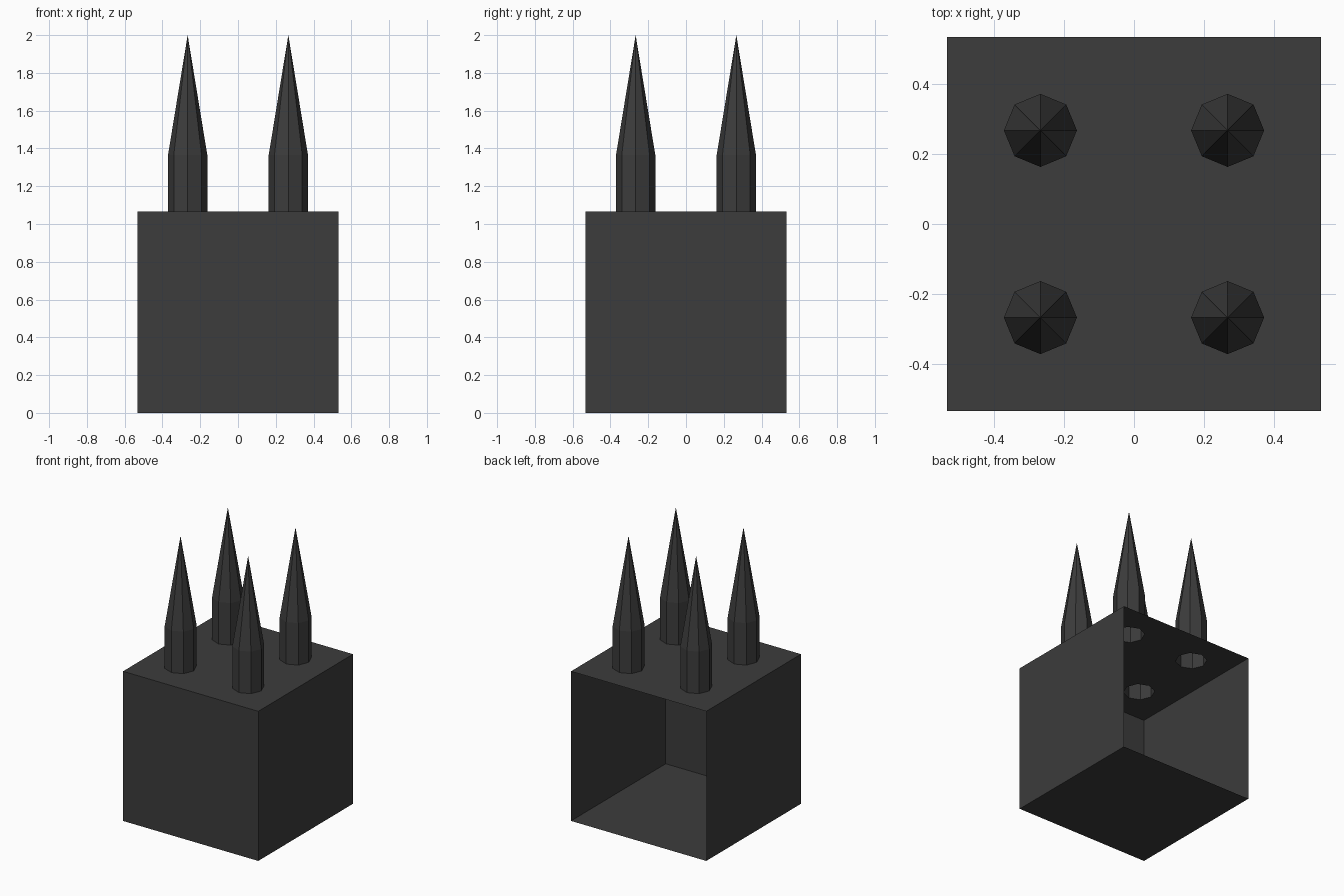
import bpy, bmesh
from math import cos, sin, pi

if "Cube" in bpy.data.objects:
    bpy.data.objects.remove(bpy.data.objects["Cube"])

H = 0.533          # half width of the box
TOP = 2 * H        # box height
C = H / 2          # spike offset from the centre
R = 0.104          # spike radius
SHOULDER, TIP = 1.365, 2.0

dark = bpy.data.materials.new("dark_grey")
dark.diffuse_color = (0.045, 0.045, 0.045, 1)
dark.use_nodes = True
dark.node_tree.nodes["Principled BSDF"].inputs["Base Color"].default_value = dark.diffuse_color


def finish(name, bm):
    bmesh.ops.remove_doubles(bm, verts=bm.verts, dist=1e-4)
    me = bpy.data.meshes.new(name)
    bm.to_mesh(me)
    bm.free()
    me.materials.append(dark)
    ob = bpy.data.objects.new(name, me)
    bpy.context.collection.objects.link(ob)
    return ob


def ring(bm, cx, cy, r, z, square=False):
    pts = []
    for i in range(8):
        x, y = cos(i * pi / 4), sin(i * pi / 4)
        s = r / max(abs(x), abs(y)) if square else r
        pts.append(bm.verts.new((cx + x * s, cy + y * s, z)))
    return pts


def bridge(bm, a, b):
    for i in range(8):
        j = (i + 1) % 8
        bm.faces.new((a[i], a[j], b[j], b[i]))


# Thin-walled box, open at the back; its top is made separately
bm = bmesh.new()
bmesh.ops.create_cube(bm, size=TOP)
bmesh.ops.translate(bm, verts=bm.verts, vec=(0, 0, H))
bm.normal_update()
opened = [f for f in bm.faces if f.normal.y > 0.9 or f.normal.z > 0.9]
bmesh.ops.delete(bm, geom=opened, context='FACES_ONLY')
finish("box_walls", bm)

centres = [(x, y) for x in (-C, C) for y in (-C, C)]

# Top plate with an octagonal hole under each spike
bm = bmesh.new()
for cx, cy in centres:
    bridge(bm, ring(bm, cx, cy, C, TOP, True), ring(bm, cx, cy, R, TOP))
finish("top_plate", bm)

# Hollow eight-sided spikes
for n, (cx, cy) in enumerate(centres, 1):
    bm = bmesh.new()
    low = ring(bm, cx, cy, R, TOP)
    high = ring(bm, cx, cy, R, SHOULDER)
    bridge(bm, low, high)
    tip = bm.verts.new((cx, cy, TIP))
    for i in range(8):
        bm.faces.new((high[i], high[(i + 1) % 8], tip))
    finish(f"spike_{n}", bm)
